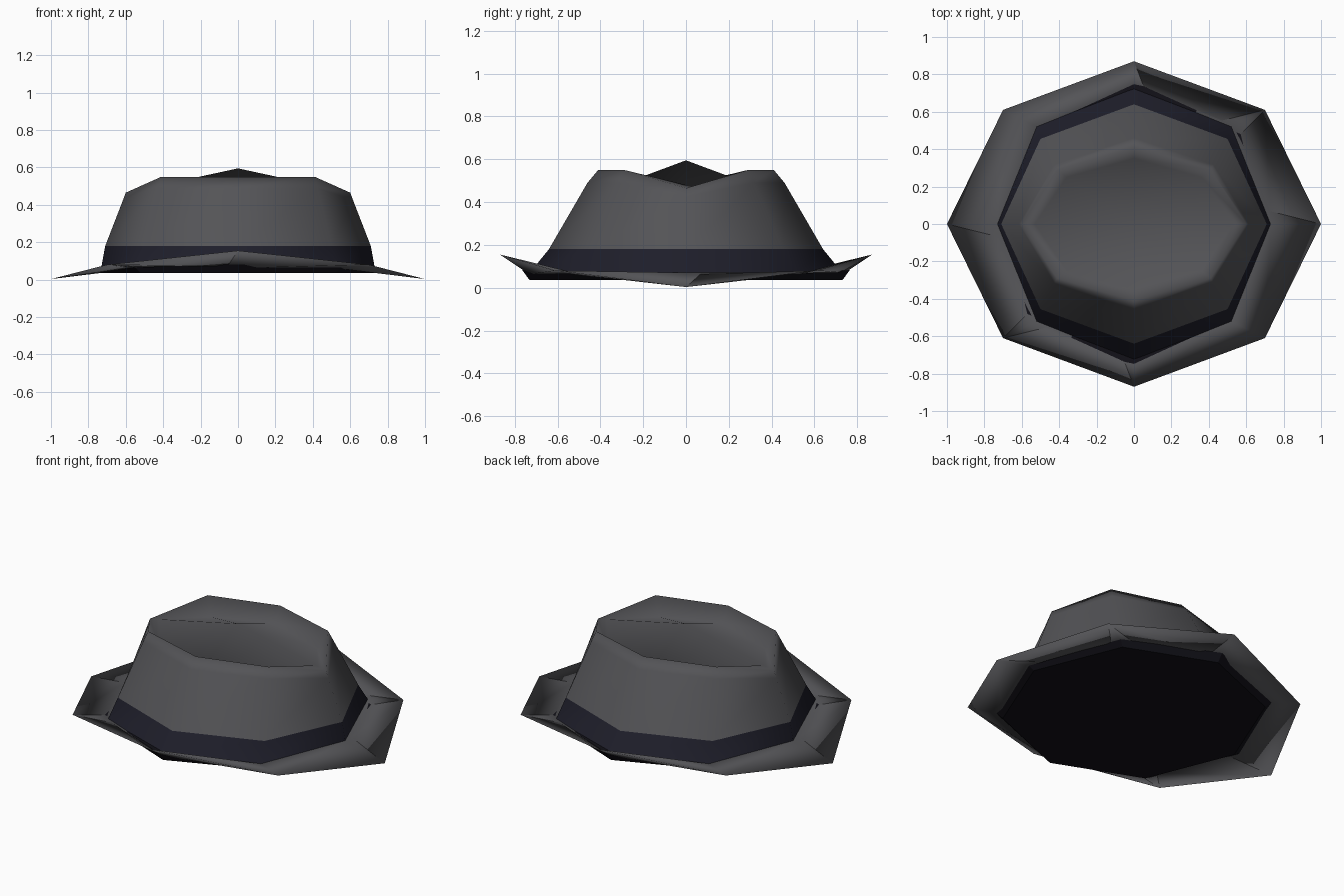
import bpy, bmesh, math

cube = bpy.data.objects.get("Cube")
if cube:
    bpy.data.objects.remove(cube, do_unlink=True)


def material(name, rgb):
    m = bpy.data.materials.new(name)
    m.use_nodes = True
    m.diffuse_color = (*rgb, 1)
    bsdf = m.node_tree.nodes["Principled BSDF"]
    bsdf.inputs["Base Color"].default_value = (*rgb, 1)
    bsdf.inputs["Roughness"].default_value = 0.9
    return m


felt = material("charcoal felt", (0.088, 0.088, 0.095))
ribbon = material("navy ribbon", (0.013, 0.013, 0.023))
lining = material("black lining", (0.006, 0.0055, 0.009))


def ring(side, diagonal, end):
    """Eight points from a side (x, z), a diagonal (x, y, z) and a front/back (y, z)."""
    points = []
    for i in range(8):
        c, s = (round(f(i * math.pi / 4), 3) for f in (math.cos, math.sin))
        sx, sy = (c > 0) - (c < 0), (s > 0) - (s < 0)
        if sy == 0:
            points.append((sx * side[0], 0, side[1]))
        elif sx == 0:
            points.append((0, sy * end[0], end[1]))
        else:
            points.append((sx * diagonal[0], sy * diagonal[1], diagonal[2]))
    return points


def loft(name, rings, mat, apex=None, caps=False, smooth=True):
    """Skin rings in order, closing with an apex or flat caps."""
    bm = bmesh.new()
    loops = [[bm.verts.new(p) for p in r] for r in rings]
    for a, b in zip(loops, loops[1:]):
        for i in range(8):
            j = (i + 1) % 8
            bm.faces.new((a[i], a[j], b[j], b[i]))
    if apex:
        tip = bm.verts.new(apex)
        for i in range(8):
            bm.faces.new((loops[-1][i], loops[-1][(i + 1) % 8], tip))
    if caps:
        bm.faces.new(loops[0][::-1])
        bm.faces.new(loops[-1])
    for face in bm.faces:
        face.smooth = smooth
    mesh = bpy.data.meshes.new(name)
    bm.to_mesh(mesh)
    bm.free()
    mesh.materials.append(mat)
    obj = bpy.data.objects.new(name, mesh)
    bpy.context.collection.objects.link(obj)
    return obj


# Shared outlines
base = ring((0.73, 0.07), (0.52, 0.52, 0.07), (0.73, 0.07))
base_under = [(x, y, z - 0.008) for x, y, z in base]
band_top = ring((0.71, 0.18), (0.50, 0.455, 0.18), (0.64, 0.18))
brim_edge = ring((1.0, 0.003), (0.70, 0.61, 0.08), (0.87, 0.155))

# Brim, turned up at front and back, rounded softly over its thin edge
loft("brim", [base_under, brim_edge, base], felt)

# Ribbon around the foot of the crown
loft("hat_band", [base, band_top], ribbon)

# Crown with shoulder, rim, sunken channel and raised middle crease
shoulder = ring((0.615, 0.425), (0.425, 0.317, 0.49), (0.46, 0.49))
rim = ring((0.60, 0.465), (0.41, 0.29, 0.55), (0.41, 0.55))
channel = ring((0.53, 0.48), (0.36, 0.25, 0.445), (0.35, 0.464))
loft("crown", [band_top, shoulder, rim, channel], felt, apex=(0, 0, 0.595))

# Dark lining plate closing the underside, flaring up to the brim
floor = [(x, y, 0.035) for x, y, z in base]
flare = ring((0.765, 0.054), (0.55, 0.54, 0.066), (0.765, 0.082))
loft("lining", [floor, flare], lining, caps=True, smooth=False)
